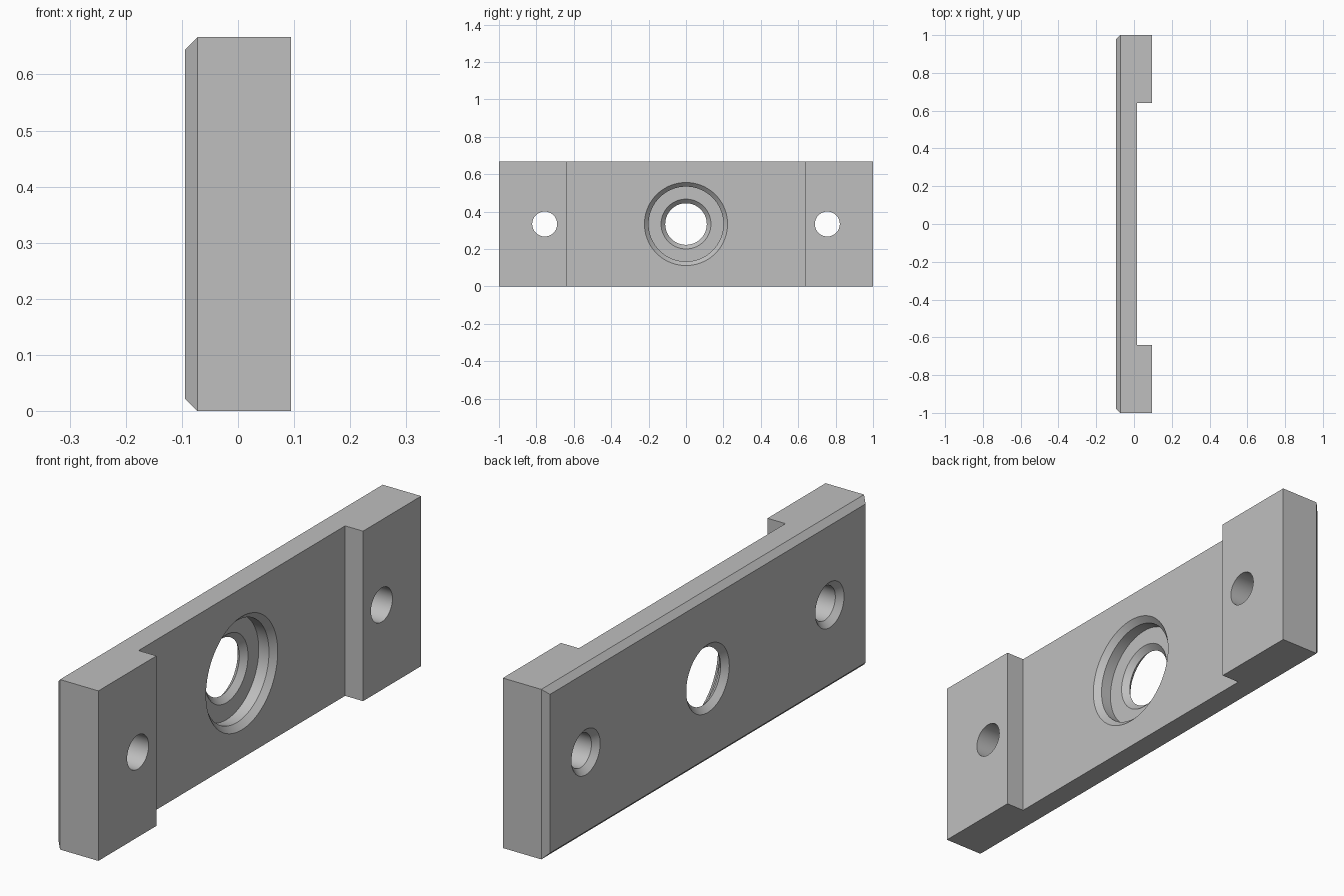
import bpy, bmesh, math
from mathutils import Matrix, Vector

cube = bpy.data.objects.get("Cube")
if cube:
    bpy.data.objects.remove(cube, do_unlink=True)

U = 2 / 90                      # one design unit; the plate is 90 units long
HEIGHT = 30 * U
BACK, FRONT = -4.25 * U, 4.25 * U
FLOOR = BACK + 5 * U            # face of the thinner middle
CHAMFER = U
STEP_Y = 0.64
HOLE_Y = 34 * U
OVER = 0.05                     # cutter overshoot

grey = bpy.data.materials.new("Grey metal")
grey.use_nodes = True
colour = (0.52, 0.52, 0.52, 1)
grey.diffuse_color = colour
grey.node_tree.nodes["Principled BSDF"].inputs["Base Color"].default_value = colour


def add_object(name, bm):
    bmesh.ops.recalc_face_normals(bm, faces=bm.faces)
    mesh = bpy.data.meshes.new(name)
    bm.to_mesh(mesh)
    bm.free()
    mesh.materials.append(grey)
    obj = bpy.data.objects.new(name, mesh)
    bpy.context.collection.objects.link(obj)
    return obj


def lathe_cutter(name, profile, y):
    """Turn (x, radius) points around a line along x through the hole centre."""
    bm = bmesh.new()
    verts = [bm.verts.new((x, 0, r)) for x, r in profile]
    edges = [bm.edges.new(pair) for pair in zip(verts, verts[1:])]
    bmesh.ops.spin(bm, geom=verts + edges, cent=(0, 0, 0), axis=(1, 0, 0),
                   angle=math.tau, steps=72, use_merge=True)
    bmesh.ops.remove_doubles(bm, verts=bm.verts, dist=1e-5)
    bmesh.ops.translate(bm, verts=bm.verts, vec=(0, y, HEIGHT / 2))
    obj = add_object(name, bm)
    obj.hide_render = True
    return obj


# Plate: stepped outline extruded upward
outline = [(BACK, -1), (FRONT, -1), (FRONT, -STEP_Y), (FLOOR, -STEP_Y),
           (FLOOR, STEP_Y), (FRONT, STEP_Y), (FRONT, 1), (BACK, 1)]
bm = bmesh.new()
base = bm.faces.new([bm.verts.new((x, y, 0)) for x, y in outline])
extruded = bmesh.ops.extrude_face_region(bm, geom=[base])["geom"]
bmesh.ops.translate(bm, vec=(0, 0, HEIGHT),
                    verts=[g for g in extruded if isinstance(g, bmesh.types.BMVert)])
bmesh.ops.recalc_face_normals(bm, faces=bm.faces)

# Chamfer around the flat rear face
rim = [e for e in bm.edges if all(abs(v.co.x - BACK) < 1e-5 for v in e.verts)]
bmesh.ops.bevel(bm, geom=rim, offset=CHAMFER, offset_type='OFFSET',
                segments=1, affect='EDGES')
plate = add_object("mounting_plate", bm)

# Central stepped bore: chamfered on both faces, with a counterbore
seat = FLOOR - 3 * U
bore = [(BACK - OVER, 0), (BACK - OVER, 6 * U), (BACK, 6 * U),
        (BACK + CHAMFER, 5 * U), (seat, 6 * U), (seat, 9 * U),
        (FLOOR - CHAMFER, 9 * U), (FLOOR, 10 * U),
        (FLOOR + OVER, 10 * U), (FLOOR + OVER, 0)]
cutters = [lathe_cutter("bore_cutter", bore, 0)]

# Screw holes, countersunk on the rear
screw = [(BACK - OVER, 0), (BACK - OVER, 4 * U), (BACK, 4 * U),
         (BACK + CHAMFER, 3 * U), (FRONT + OVER, 3 * U), (FRONT + OVER, 0)]
for side in (-1, 1):
    cutters.append(lathe_cutter("screw_hole_cutter", screw, side * HOLE_Y))

# Cut the holes and tidy up
bpy.ops.object.select_all(action='DESELECT')
plate.select_set(True)
bpy.context.view_layer.objects.active = plate
for cutter in cutters:
    mod = plate.modifiers.new("hole", 'BOOLEAN')
    mod.operation = 'DIFFERENCE'
    mod.solver = 'EXACT'
    mod.object = cutter
    bpy.ops.object.modifier_apply(modifier=mod.name)
    bpy.data.objects.remove(cutter, do_unlink=True)
bpy.ops.object.shade_smooth_by_angle(angle=math.radians(30))
